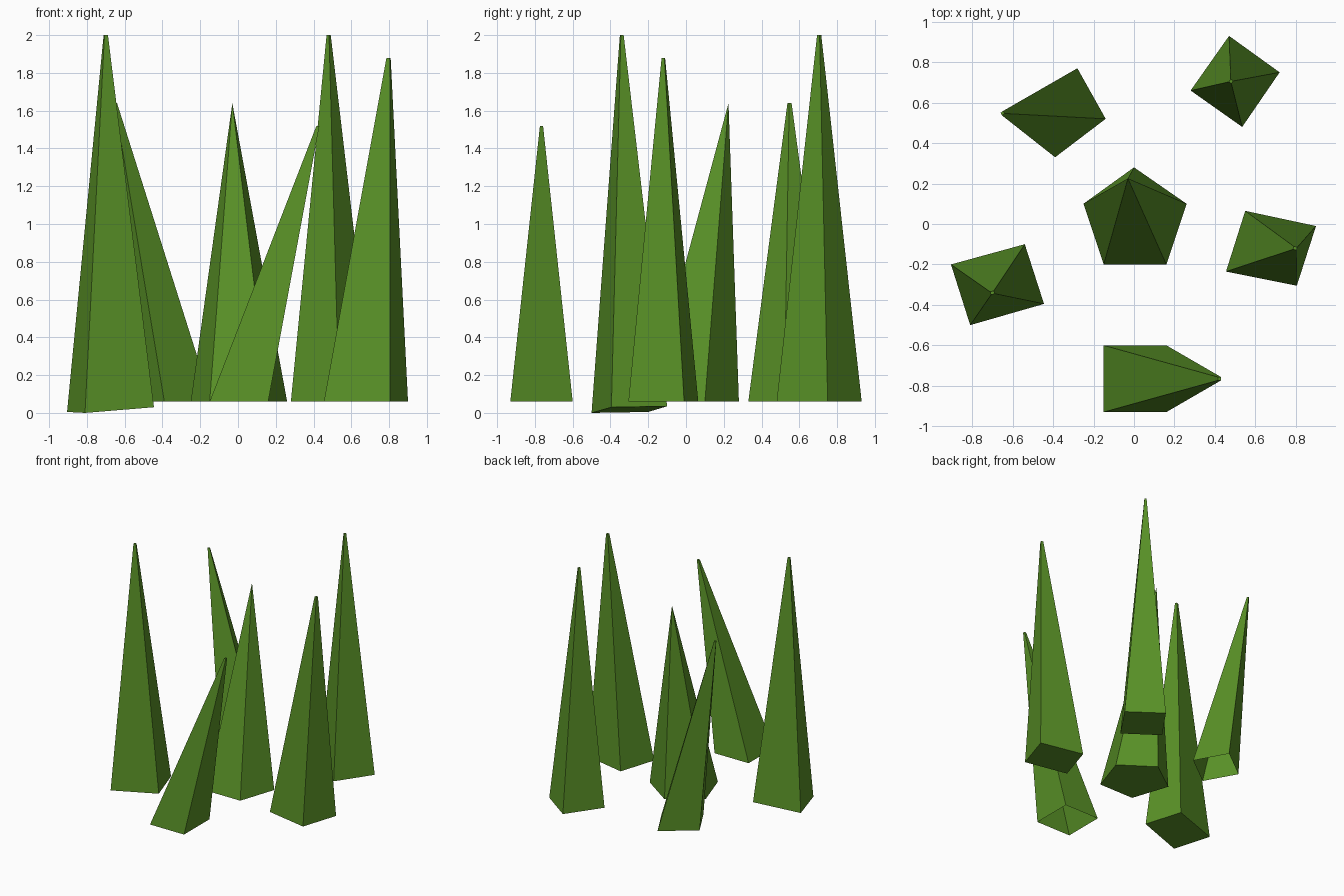
import bpy
import bmesh
from mathutils import Vector

cube = bpy.data.objects.get("Cube")
if cube:
    bpy.data.objects.remove(cube, do_unlink=True)

# Single flat green
green = bpy.data.materials.new("grass_green")
green.use_nodes = True
color = (0.10, 0.285, 0.02, 1)
green.diffuse_color = color
green.node_tree.nodes["Principled BSDF"].inputs["Base Color"].default_value = color

GROUND = 0.06


def blade(name, base, tip, tip_scale=0.05, closed=True, tilt=None):
    """Tapered blade from a base polygon to a small tip; tilt gives base heights."""
    heights = tilt or [GROUND] * len(base)
    tip = Vector(tip)
    corners = [Vector((x, y, z)) for (x, y), z in zip(base, heights)]
    center = sum(corners, Vector()) / len(corners)
    bm = bmesh.new()
    low = [bm.verts.new(c) for c in corners]
    n = len(low)
    if tip_scale:
        high = []
        for c in corners:
            offset = (c - center) * tip_scale
            high.append(bm.verts.new(tip + Vector((offset.x, offset.y, 0))))
        for i in range(n):
            j = (i + 1) % n
            bm.faces.new((low[i], low[j], high[j], high[i]))
        bm.faces.new(high)
    else:
        point = bm.verts.new(tip)
        for i in range(n):
            bm.faces.new((low[i], low[(i + 1) % n], point))
    if closed:
        bm.faces.new(low[::-1])
    bm.normal_update()
    mesh = bpy.data.meshes.new(name)
    bm.to_mesh(mesh)
    bm.free()
    mesh.materials.append(green)
    obj = bpy.data.objects.new(name, mesh)
    bpy.context.collection.objects.link(obj)
    return obj


# Central five-sided blade with a sharp point
blade("center_blade",
      [(0, 0.28), (-0.25, 0.1), (-0.15, -0.2), (0.16, -0.2), (0.26, 0.1)],
      (-0.03, 0.225, 1.64), tip_scale=0)

# Upright four-sided blades
blade("front_right_blade",
      [(-0.905, -0.2), (-0.81, -0.5), (-0.445, -0.395), (-0.54, -0.1)],
      (-0.7, -0.34, 2.0), tilt=[0.005, 0, 0.03, 0.035])
blade("left_blade",
      [(0.55, 0.065), (0.455, -0.235), (0.805, -0.305), (0.9, -0.01)],
      (0.797, -0.12, 1.88))
blade("back_left_blade",
      [(0.47, 0.93), (0.28, 0.66), (0.535, 0.48), (0.72, 0.75)],
      (0.48, 0.705, 2.0))

# Leaning blades, open underneath
blade("front_leaning_blade",
      [(-0.15, -0.6), (-0.15, -0.93), (0.16, -0.93), (0.16, -0.6)],
      (0.423, -0.765, 1.52), closed=False)
blade("back_leaning_blade",
      [(-0.28, 0.77), (-0.53, 0.58), (-0.39, 0.33), (-0.14, 0.52)],
      (-0.65, 0.548, 1.64), closed=False)
